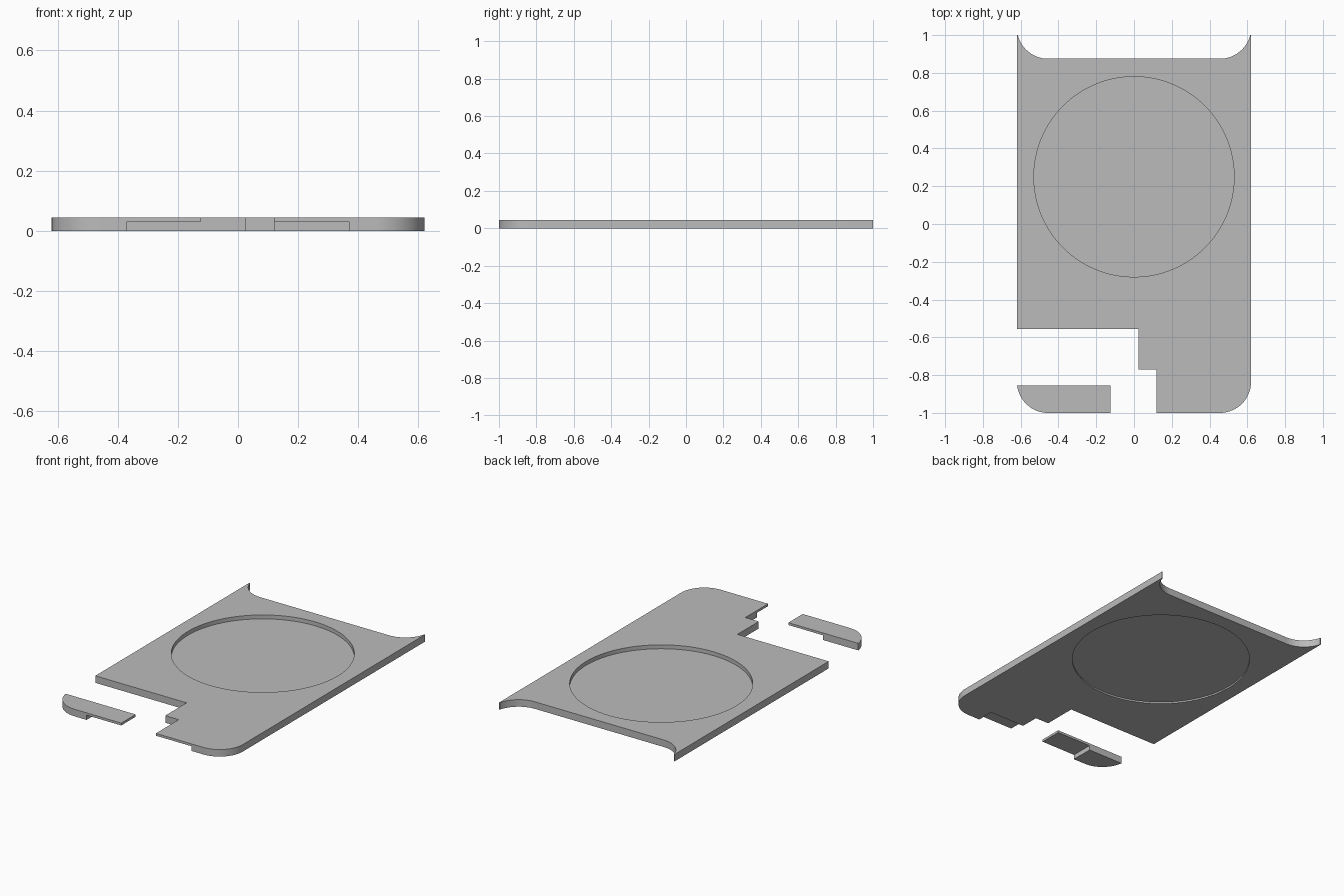
import bpy, bmesh, math

cube = bpy.data.objects.get("Cube")
if cube:
    bpy.data.objects.remove(cube, do_unlink=True)

HALF_W, THICK, LIP = 0.62, 0.045, 0.03
ARC_X, ARC_R = 0.455, 0.165
FRONT_Y, BACK_Y = -0.835, 1.04      # arc centres of front and back corners

grey = bpy.data.materials.new("plain grey")
grey.use_nodes = True
grey.diffuse_color = (0.5, 0.5, 0.5, 1)
grey.node_tree.nodes["Principled BSDF"].inputs["Base Color"].default_value = (0.5, 0.5, 0.5, 1)


def arc(cx, cy, r, start, end, steps=16):
    """Points on an arc, angles in degrees."""
    return [(cx + r * math.cos(math.radians(start + (end - start) * i / steps)),
             cy + r * math.sin(math.radians(start + (end - start) * i / steps)))
            for i in range(steps + 1)]


def prism(name, outline, z0, z1):
    """Extrude a flat outline from z0 to z1."""
    bm = bmesh.new()
    face = bm.faces.new([bm.verts.new((x, y, z0)) for x, y in outline])
    top = bmesh.ops.extrude_face_region(bm, geom=[face])["geom"]
    for v in top:
        if isinstance(v, bmesh.types.BMVert):
            v.co.z = z1
    bmesh.ops.recalc_face_normals(bm, faces=bm.faces[:])
    mesh = bpy.data.meshes.new(name)
    bm.to_mesh(mesh)
    bm.free()
    mesh.materials.append(grey)
    ob = bpy.data.objects.new(name, mesh)
    bpy.context.collection.objects.link(ob)
    return ob


def box(x0, x1, y0, y1):
    return [(x0, y0), (x1, y0), (x1, y1), (x0, y1)]


def cut(ob, cutter):
    """Subtract a helper solid, then remove it."""
    cutter.hide_render = True
    mod = ob.modifiers.new("cut", "BOOLEAN")
    mod.operation, mod.solver, mod.object = "DIFFERENCE", "EXACT", cutter
    bpy.context.view_layer.objects.active = ob
    bpy.ops.object.modifier_apply(modifier=mod.name)
    bpy.data.objects.remove(cutter, do_unlink=True)


# Main plate: stepped front, one rounded front corner, scooped back corners
tip = math.degrees(math.asin((BACK_Y - 1) / ARC_R))
outline = [(-HALF_W, -0.555), (0.025, -0.555), (0.025, -0.77), (0.12, -0.77), (0.12, -1)]
outline += arc(ARC_X, FRONT_Y, ARC_R, -90, 0)
outline += [(HALF_W, 1)] + arc(ARC_X, BACK_Y, ARC_R, -tip, -90)
outline += arc(-ARC_X, BACK_Y, ARC_R, -90, -180 + tip) + [(-HALF_W, 1)]
plate = prism("main_plate", outline, 0, THICK)

# Round recess from both sides, leaving a thin floor
ring = arc(0, 0.25, 0.53, 0, 360, 128)[:-1]
cut(plate, prism("upper_recess_cutter", ring, 0.02, 0.1))
cut(plate, prism("lower_recess_cutter", ring, -0.1, 0.01))

# Undercut below the front lip
cut(plate, prism("plate_lip_cutter", box(0.05, 0.37, -1.1, -0.89), -0.1, LIP))

# Separate corner piece with a thin tongue
low = math.degrees(math.asin((-0.855 - FRONT_Y) / ARC_R))
corner = prism("corner_piece",
               arc(-ARC_X, FRONT_Y, ARC_R, 180 - low, 270) + [(-0.125, -1), (-0.125, -0.855)],
               0, THICK)
cut(corner, prism("corner_lip_cutter", box(-0.37, 0, -1.1, -0.8), -0.1, LIP))

# Smooth the arcs, keep the edges sharp
for ob in (plate, corner):
    bpy.ops.object.select_all(action="DESELECT")
    ob.select_set(True)
    bpy.context.view_layer.objects.active = ob
    bpy.ops.object.shade_smooth_by_angle(angle=math.radians(30))
